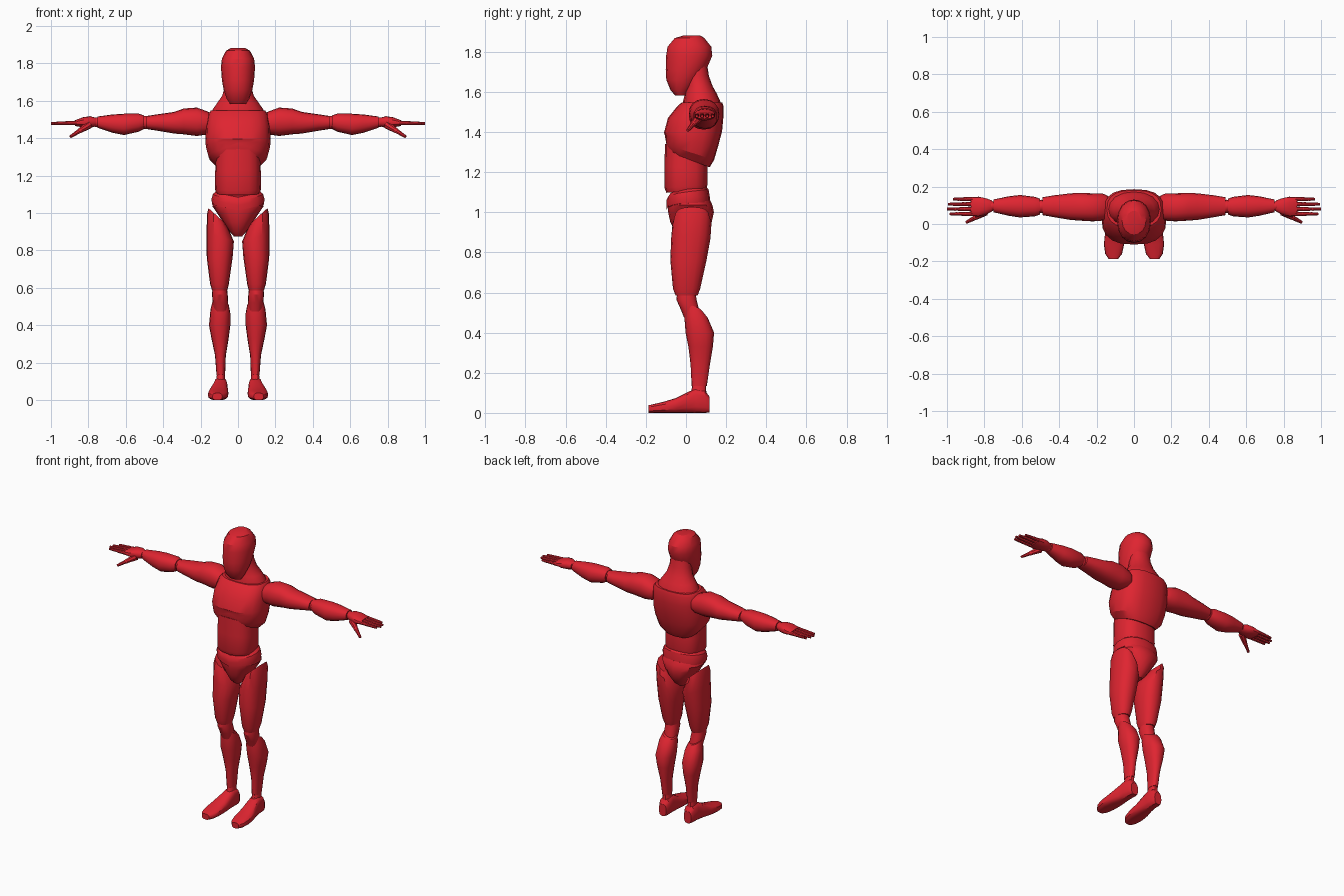
import bpy, bmesh, math
from mathutils import Vector

red = bpy.data.materials.new("red")
red.diffuse_color = (0.74, 0.018, 0.03, 1)

# How loft coordinates (across, depth, along) map to the world
AXES = {
    "z": lambda a, b, c: Vector((a, b, c)),
    "x": lambda a, b, c: Vector((c, b, a)),   # across is height, along is x
    "y": lambda a, b, c: Vector((a, c, b)),   # along is y, depth is height
}


def loft(name, rings, axis="z", n=16, power=2.3, mirror=False, warp=None):
    """Rings: (along, centre_a, centre_b, radius_a, radius_b, [slope_b, slope_a])"""
    bm = bmesh.new()
    loops = []
    for i, ring in enumerate(rings):
        c, ca, cb, ra, rb, sb, sa = (tuple(ring) + (0, 0))[:7]
        loop = []
        for k in range(n):
            t = 2 * math.pi * k / n
            ct, st = math.cos(t), math.sin(t)
            da = ra * math.copysign(abs(ct) ** (2 / power), ct)
            db = rb * math.copysign(abs(st) ** (2 / power), st)
            p = AXES[axis](ca + da, cb + db, c + sb * db + sa * da)
            if warp:
                p = warp(p, i)
            loop.append(bm.verts.new(p))
        loops.append(loop)
    for lo, hi in zip(loops, loops[1:]):
        for k in range(n):
            bm.faces.new((lo[k], lo[(k + 1) % n], hi[(k + 1) % n], hi[k]))
    bm.faces.new(loops[0])
    bm.faces.new(loops[-1])
    return finish(name, bm, mirror)


def finish(name, bm, mirror):
    bmesh.ops.recalc_face_normals(bm, faces=bm.faces)
    me = bpy.data.meshes.new(name)
    bm.to_mesh(me)
    bm.free()
    me.materials.append(red)
    ob = bpy.data.objects.new(name, me)
    bpy.context.collection.objects.link(ob)
    bpy.ops.object.select_all(action="DESELECT")
    ob.select_set(True)
    bpy.context.view_layer.objects.active = ob
    bpy.ops.object.shade_smooth_by_angle(angle=math.radians(30))
    if mirror:
        ob.modifiers.new("mirror", "MIRROR").use_mirror_merge = False
    return ob


def ball(name, loc, r):
    bm = bmesh.new()
    bmesh.ops.create_uvsphere(bm, u_segments=12, v_segments=8, radius=r)
    bmesh.ops.translate(bm, verts=bm.verts, vec=loc)
    return finish(name, bm, True)


def rod(name, a, b, r0, r1):
    """Tapered finger segment between two points"""
    a, b = Vector(a), Vector(b)
    bm = bmesh.new()
    bmesh.ops.create_cone(bm, cap_ends=True, segments=8, radius1=r0, radius2=r1,
                          depth=(b - a).length)
    rot = (b - a).to_track_quat("Z", "Y")
    for v in bm.verts:
        v.co = rot @ v.co + (a + b) / 2
    return finish(name, bm, True)


# Head
loft("head", [
    (1.583, 0, -0.025, 0.042, 0.030),
    (1.610, 0, -0.028, 0.060, 0.050),
    (1.660, 0, -0.015, 0.077, 0.083),
    (1.710, 0, 0.000, 0.086, 0.101),
    (1.780, 0, 0.016, 0.091, 0.115),
    (1.825, 0, 0.017, 0.086, 0.109),
    (1.868, 0, 0.018, 0.064, 0.074),
    (1.882, 0, 0.030, 0.038, 0.040)], power=2.1)

# Neck, sloping down into the shoulders at the back
loft("neck", [
    (1.500, 0, 0.085, 0.145, 0.100),
    (1.555, 0, 0.078, 0.135, 0.092),
    (1.590, 0, 0.074, 0.110, 0.080),
    (1.630, 0, 0.066, 0.083, 0.066),
    (1.680, 0, 0.056, 0.070, 0.058),
    (1.740, 0, 0.050, 0.065, 0.055)], power=2.1)


# Chest, with the lower edge arched up at the middle of the front
def rib_arch(p, i):
    if i < 2 and p.y < 0:
        p.z += 0.035 * max(0, 1 - abs(p.x) / 0.11)
    return p


loft("chest", [
    (1.265, 0, 0.010, 0.120, 0.108, -0.38),
    (1.300, 0, 0.018, 0.157, 0.122, -0.32),
    (1.355, 0, 0.028, 0.172, 0.132, -0.20),
    (1.400, 0, 0.035, 0.174, 0.145, 0.03),
    (1.470, 0, 0.048, 0.170, 0.138),
    (1.530, 0, 0.072, 0.160, 0.114),
    (1.548, 0, 0.080, 0.145, 0.100)], n=20, power=2.6, warp=rib_arch)

# Abdomen
loft("abdomen", [
    (1.105, 0, 0.002, 0.115, 0.100, 0.08),
    (1.130, 0, 0.000, 0.124, 0.107, 0.08),
    (1.220, 0, 0.000, 0.122, 0.107, -0.1),
    (1.310, 0, 0.000, 0.118, 0.105, -0.3)], power=2.6)


# Waist band, dipping at the front
def dip(p, i):
    if p.y < 0:
        p.z -= 0.025 * max(0, 1 - abs(p.x) / 0.13)
    return p


loft("waist", [
    (1.045, 0, 0.012, 0.138, 0.108, 0.05),
    (1.075, 0, 0.010, 0.142, 0.108, 0.08),
    (1.102, 0, 0.008, 0.134, 0.104, 0.12),
    (1.120, 0, 0.006, 0.112, 0.090, 0.12)], warp=dip)

# Pelvis, narrowing to the crotch between the legs
loft("pelvis", [
    (0.875, 0, 0.020, 0.022, 0.045),
    (0.900, 0, 0.022, 0.045, 0.075),
    (0.950, 0, 0.025, 0.078, 0.103),
    (1.000, 0, 0.025, 0.112, 0.114),
    (1.035, 0, 0.020, 0.136, 0.112),
    (1.060, 0, 0.015, 0.130, 0.105)])

# Legs
loft("thigh", [
    (0.985, 0.112, 0.030, 0.046, 0.085, 0, 0.9),
    (0.945, 0.104, 0.030, 0.062, 0.097, 0, 0.8),
    (0.870, 0.095, 0.024, 0.073, 0.098, 0, 0.3),
    (0.760, 0.098, 0.012, 0.069, 0.090),
    (0.620, 0.099, 0.003, 0.050, 0.068),
    (0.585, 0.098, 0.003, 0.040, 0.055)], mirror=True)
loft("knee", [
    (0.610, 0.098, 0.003, 0.037, 0.045),
    (0.565, 0.097, 0.002, 0.042, 0.050),
    (0.520, 0.094, 0.018, 0.041, 0.046),
    (0.475, 0.093, 0.030, 0.036, 0.040)], mirror=True)
loft("shin", [
    (0.520, 0.092, 0.036, 0.043, 0.043, -0.3, 0.3),
    (0.475, 0.094, 0.050, 0.053, 0.058, 0, 0.2),
    (0.400, 0.098, 0.069, 0.057, 0.071),
    (0.330, 0.096, 0.073, 0.046, 0.061),
    (0.240, 0.094, 0.071, 0.029, 0.048),
    (0.135, 0.092, 0.066, 0.023, 0.038)], mirror=True)
loft("ankle", [
    (0.145, 0.092, 0.066, 0.020, 0.032),
    (0.095, 0.092, 0.062, 0.026, 0.040)], mirror=True)
loft("foot", [
    (-0.186, 0.110, 0.019, 0.026, 0.019),
    (-0.160, 0.109, 0.022, 0.045, 0.022),
    (-0.110, 0.107, 0.028, 0.054, 0.028),
    (-0.050, 0.103, 0.037, 0.052, 0.037),
    (0.010, 0.096, 0.052, 0.042, 0.052),
    (0.050, 0.093, 0.061, 0.037, 0.061),
    (0.095, 0.092, 0.056, 0.036, 0.056),
    (0.116, 0.092, 0.042, 0.026, 0.040)], axis="y", power=2.8, mirror=True)

# Arms
loft("upper_arm", [
    (0.140, 1.480, 0.090, 0.050, 0.060),
    (0.165, 1.482, 0.090, 0.062, 0.072),
    (0.220, 1.488, 0.089, 0.076, 0.075),
    (0.290, 1.490, 0.092, 0.069, 0.074),
    (0.340, 1.483, 0.093, 0.058, 0.071),
    (0.430, 1.484, 0.095, 0.044, 0.058),
    (0.488, 1.484, 0.095, 0.035, 0.048)], axis="x", mirror=True)
ball("elbow", (0.495, 0.094, 1.484), 0.036)
loft("forearm", [
    (0.502, 1.486, 0.093, 0.036, 0.042),
    (0.530, 1.483, 0.093, 0.048, 0.052),
    (0.610, 1.474, 0.095, 0.057, 0.060),
    (0.670, 1.478, 0.096, 0.049, 0.052),
    (0.752, 1.486, 0.097, 0.030, 0.034)], axis="x", mirror=True)
ball("wrist", (0.758, 0.096, 1.486), 0.026)
loft("palm", [
    (0.760, 1.486, 0.096, 0.023, 0.030),
    (0.790, 1.487, 0.094, 0.031, 0.043),
    (0.830, 1.485, 0.093, 0.027, 0.053),
    (0.872, 1.481, 0.093, 0.015, 0.050)], axis="x", mirror=True)

# Fingers: tapered segments with knuckle balls
for label, y, tip in (("index", 0.054, 0.985), ("middle", 0.080, 0.999),
                      ("ring", 0.106, 0.994), ("little", 0.133, 0.968)):
    x0, z = 0.862, 1.482
    step = (tip - x0) / 3
    for s in range(3):
        a = (x0 + step * s, y, z - 0.001 * s)
        b = (x0 + step * (s + 1), y, z - 0.001 * (s + 1))
        rod(f"{label}_finger_{s + 1}", a, b, 0.0125 - 0.0015 * s, 0.0100 - 0.0015 * s)
        ball(f"{label}_knuckle_{s + 1}", a, 0.0115 - 0.0015 * s)

# Thumb
rod("thumb_base", (0.795, 0.066, 1.472), (0.845, 0.036, 1.441), 0.022, 0.014)
ball("thumb_knuckle", (0.845, 0.036, 1.441), 0.014)
rod("thumb_tip", (0.845, 0.036, 1.441), (0.896, 0.009, 1.408), 0.013, 0.008)
